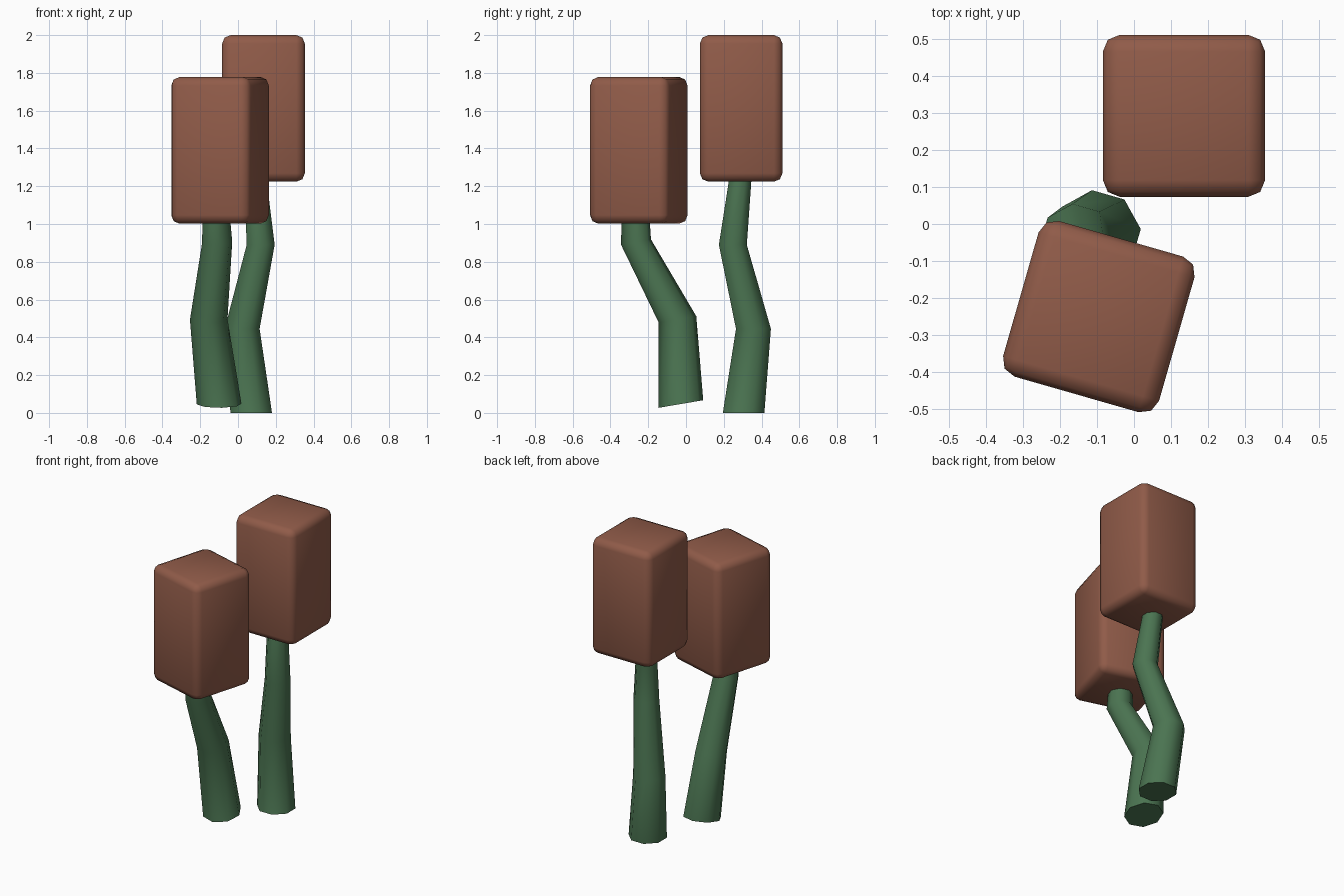
import bpy, bmesh, math
from mathutils import Vector, Matrix

if "Cube" in bpy.data.objects:
    bpy.data.objects.remove(bpy.data.objects["Cube"])


def material(name, rgb):
    m = bpy.data.materials.new(name)
    m.diffuse_color = (*rgb, 1)
    m.use_nodes = True
    m.node_tree.nodes["Principled BSDF"].inputs["Base Color"].default_value = m.diffuse_color
    return m


BROWN = material("seed_brown", (0.28, 0.105, 0.066))
GREEN = material("stem_green", (0.07, 0.175, 0.083))


def finish(bm, name, mat, angle):
    bmesh.ops.recalc_face_normals(bm, faces=bm.faces)
    me = bpy.data.meshes.new(name)
    bm.to_mesh(me)
    bm.free()
    me.materials.append(mat)
    ob = bpy.data.objects.new(name, me)
    bpy.context.collection.objects.link(ob)
    bpy.ops.object.select_all(action='DESELECT')
    ob.select_set(True)
    bpy.context.view_layer.objects.active = ob
    bpy.ops.object.shade_smooth_by_angle(angle=math.radians(angle))
    return ob


# Rounded block on top of a stem
def head(name, centre, size, turn):
    bm = bmesh.new()
    bmesh.ops.create_cube(bm, size=1)
    bmesh.ops.scale(bm, vec=size, verts=bm.verts)
    bmesh.ops.bevel(bm, geom=bm.edges[:], offset=0.045, segments=2,
                    profile=0.5, affect='EDGES')
    m = Matrix.Translation(centre) @ Matrix.Rotation(math.radians(turn), 4, 'Z')
    bmesh.ops.transform(bm, matrix=m, verts=bm.verts)
    return finish(bm, name, BROWN, 60)


# Eight-sided tapering crooked stem; slope tips each ring toward the front
def stem(name, centres, radii, turn, slope):
    bm = bmesh.new()
    rings = []
    for c, r in zip(centres, radii):
        ring = []
        for i in range(8):
            a = math.radians(22.5 + turn + 45 * i)
            x, y = r * math.cos(a), r * math.sin(a)
            ring.append(bm.verts.new(Vector(c) + Vector((x, y, y * slope))))
        rings.append(ring)
    for lo, hi in zip(rings, rings[1:]):
        for i in range(8):
            j = (i + 1) % 8
            bm.faces.new((lo[i], lo[j], hi[j], hi[i]))
    bm.faces.new(rings[0])
    bm.faces.new(rings[-1])
    return finish(bm, name, GREEN, 60)


RADII = (0.119, 0.1, 0.08, 0.063)

# Tall plant at the back
head("back_head", (0.135, 0.292, 1.612), (0.438, 0.437, 0.776), 0)
stem("back_stem", [(0.07, 0.305, 0), (0.022, 0.357, 0.445),
                   (0.12, 0.248, 0.89), (0.09, 0.29, 1.26)], RADII, 0, 0)

# Shorter plant at the front, turned and leaning
head("front_head", (-0.095, -0.25, 1.39), (0.438, 0.437, 0.776), -16)
stem("front_stem", [(-0.1, -0.027, 0.047), (-0.155, -0.045, 0.495),
                    (-0.11, -0.265, 0.905), (-0.125, -0.27, 1.25)],
     RADII, -16, 0.17)
